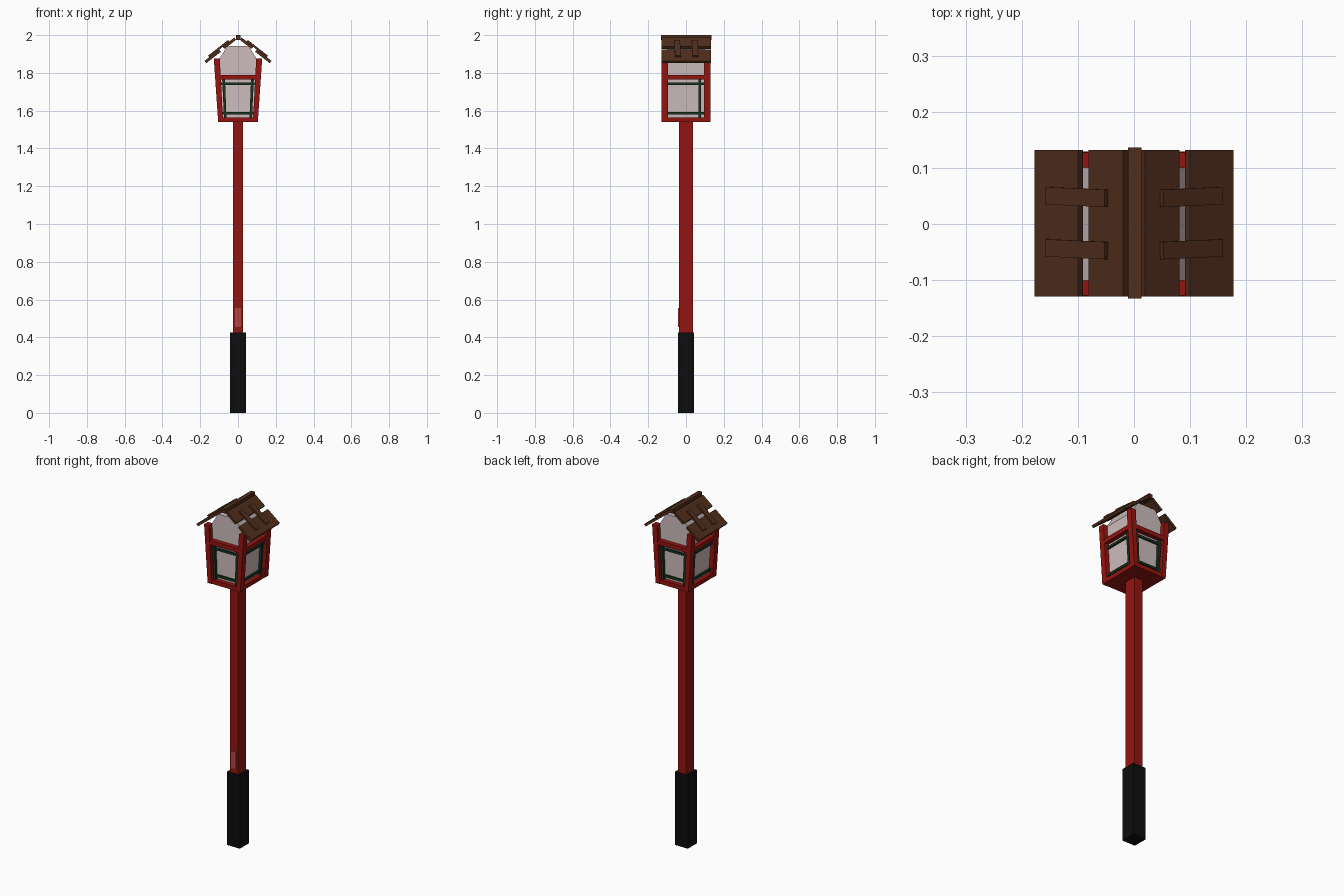
import bpy, bmesh
from math import radians, tan
from mathutils import Matrix, Vector

if "Cube" in bpy.data.objects:
    bpy.data.objects.remove(bpy.data.objects["Cube"])


def material(name, rgb):
    m = bpy.data.materials.new(name)
    m.use_nodes = True
    m.diffuse_color = (*rgb, 1)
    bsdf = m.node_tree.nodes["Principled BSDF"]
    bsdf.inputs["Base Color"].default_value = (*rgb, 1)
    bsdf.inputs["Roughness"].default_value = 0.7
    return m


RED = material("red_paint", (0.3, 0.007, 0.005))
PALE_RED = material("pale_red", (0.45, 0.06, 0.05))
BLACK = material("black_paint", (0.004, 0.004, 0.004))
PAPER = material("paper", (0.62, 0.51, 0.51))
GREEN = material("green_paint", (0.01, 0.035, 0.014))
WOOD = material("brown_wood", (0.08, 0.027, 0.012))

FLOOR, HEAD, RAIL = 1.54, 1.875, 1.765


def flare(v):
    """Widen the lantern in x as it rises."""
    v.co.x *= 1 + 0.655 * (v.co.z - FLOOR)


def finish(name, bm, mat, mirror=""):
    bmesh.ops.recalc_face_normals(bm, faces=bm.faces)
    mesh = bpy.data.meshes.new(name)
    bm.to_mesh(mesh)
    bm.free()
    mesh.materials.append(mat)
    ob = bpy.data.objects.new(name, mesh)
    bpy.context.collection.objects.link(ob)
    if mirror:
        mod = ob.modifiers.new("Mirror", "MIRROR")
        mod.use_axis = ["X" in mirror, "Y" in mirror, False]
        mod.use_clip = False
        mod.use_mirror_merge = False
    return ob


def box(name, mat, lo, hi, mirror="", flared=False, matrix=None, spin=0):
    lo, hi = Vector(lo), Vector(hi)
    bm = bmesh.new()
    place = (Matrix.Translation((lo + hi) / 2) @ Matrix.Rotation(spin, 4, "Z")
             @ Matrix.Diagonal((*(hi - lo), 1)))
    bmesh.ops.create_cube(bm, size=1, matrix=(matrix or Matrix()) @ place)
    if flared:
        for v in bm.verts:
            flare(v)
    return finish(name, bm, mat, mirror)


# Post, ground sleeve and small plate
box("base_sleeve", BLACK, (-0.042, -0.043, 0), (0.042, 0.043, 0.425))
box("post", RED, (-0.027, -0.037, 0.42), (0.027, 0.037, FLOOR + 0.005))
box("plate", PALE_RED, (-0.017, -0.042, 0.455), (0.017, -0.036, 0.555))

# Lantern frame: floor, corner posts and rails
box("lantern_floor", RED, (-0.1, -0.122, FLOOR), (0.1, 0.122, FLOOR + 0.02), flared=True)
box("corner_post", RED, (0.079, 0.094, FLOOR), (0.105, 0.129, HEAD), "XY", True)
for label, z in (("bottom", FLOOR), ("top", RAIL)):
    box(label + "_rail_front_back", RED, (-0.08, 0.1, z), (0.08, 0.127, z + 0.025), "Y", True)
    box(label + "_rail_side", RED, (0.08, -0.095, z), (0.104, 0.095, z + 0.025), "X", True)

# Green grilles on all four faces
for label, z in (("lower", 1.58), ("upper", 1.735)):
    box(label + "_bar_front_back", GREEN, (-0.08, 0.104, z), (0.08, 0.114, z + 0.013), "Y", True)
    box(label + "_bar_side", GREEN, (0.083, -0.095, z), (0.092, 0.095, z + 0.013), "X", True)
box("upright_bar_front_back", GREEN, (0.06, 0.102, FLOOR + 0.02), (0.073, 0.117, RAIL), "XY", True)
box("upright_bar_side", GREEN, (0.082, 0.066, FLOOR + 0.02), (0.095, 0.079, RAIL), "X", True)

# Paper box with its gabled top
half = [(0.081, FLOOR + 0.015), (0.101, 1.87), (0.057, 1.942)]
outline = half + [(-x, z) for x, z in reversed(half)]
bm = bmesh.new()
face = bm.faces.new([bm.verts.new((x, -0.101, z)) for x, z in outline])
ext = bmesh.ops.extrude_face_region(bm, geom=[face], use_keep_orig=True)
for v in ext["geom"]:
    if isinstance(v, bmesh.types.BMVert):
        v.co.y = 0.101
finish("paper_box", bm, PAPER)

# Roof: two planks per slope, cleats across them, ridge strip
PITCH = radians(38)
slope = Matrix.Translation((0, 0, 1.864 + 0.177 * tan(PITCH))) @ Matrix.Rotation(PITCH, 4, "Y")
for label, u0, u1 in (("upper", 0.025, 0.103), ("lower", 0.127, 0.225)):
    box(label + "_roof_plank", WOOD, (u0, -0.129, -0.0155), (u1, 0.132, 0), "X", matrix=slope)
for label, y in (("front", -0.045), ("back", 0.048)):
    box(label + "_roof_cleat", WOOD, (0.059, y - 0.0155, -0.001), (0.193, y + 0.0155, 0.01),
        "X", matrix=slope, spin=radians(2))
box("ridge_strip", WOOD, (-0.011, -0.133, 1.975), (0.013, 0.136, 2.0))
